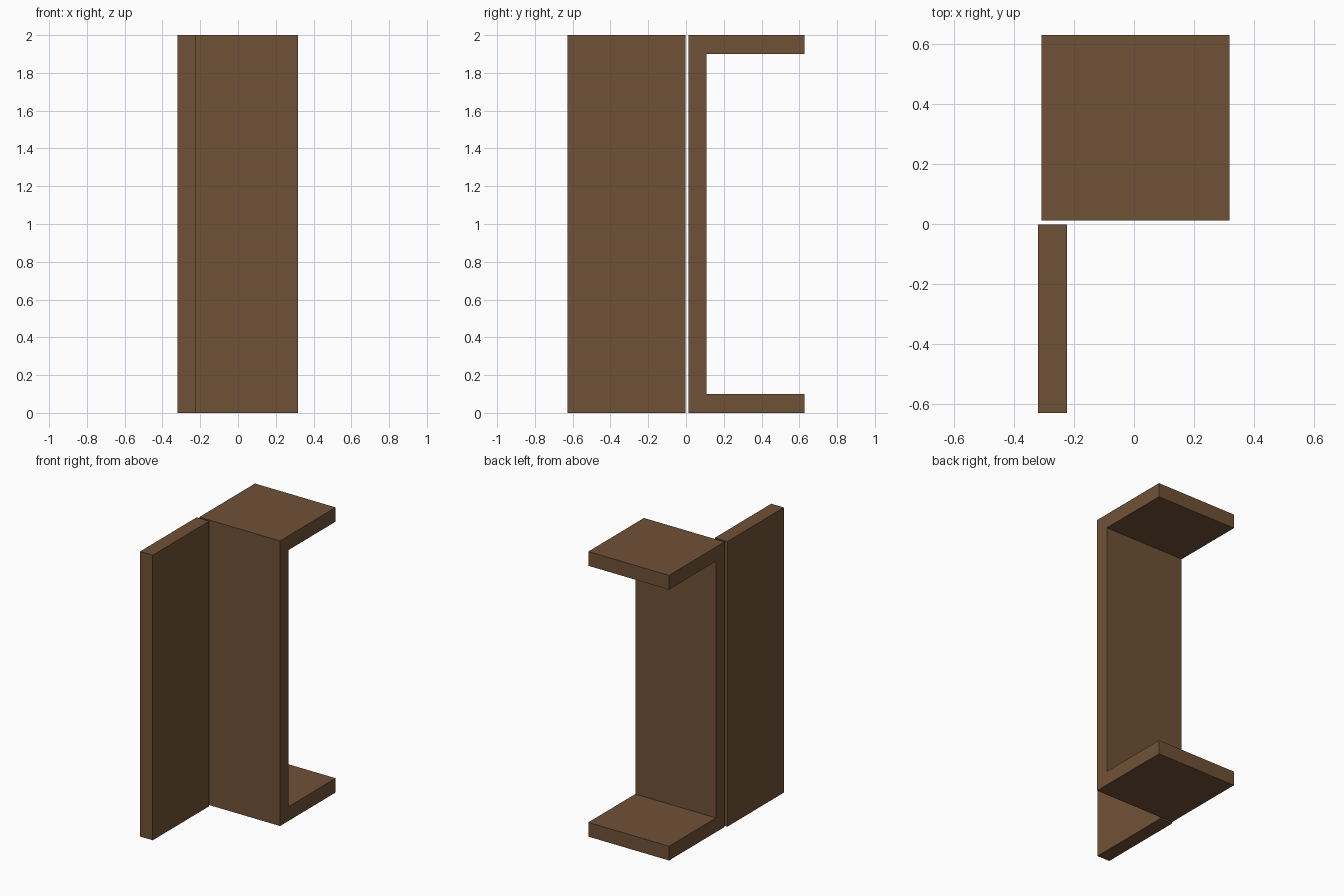
import bpy, bmesh

if "Cube" in bpy.data.objects:
    bpy.data.objects.remove(bpy.data.objects["Cube"])

wood = bpy.data.materials.new("brown_wood")
wood.diffuse_color = (0.16, 0.083, 0.038, 1)
wood.use_nodes = True
wood.node_tree.nodes["Principled BSDF"].inputs["Base Color"].default_value = wood.diffuse_color


def extrude_profile(name, profile, x0, x1):
    """Extrude a closed (y, z) profile along x from x0 to x1."""
    bm = bmesh.new()
    face = bm.faces.new([bm.verts.new((x0, y, z)) for y, z in profile])
    result = bmesh.ops.extrude_face_region(bm, geom=[face])
    moved = [v for v in result["geom"] if isinstance(v, bmesh.types.BMVert)]
    bmesh.ops.translate(bm, verts=moved, vec=(x1 - x0, 0, 0))
    bmesh.ops.recalc_face_normals(bm, faces=bm.faces)
    mesh = bpy.data.meshes.new(name)
    bm.to_mesh(mesh)
    bm.free()
    mesh.materials.append(wood)
    obj = bpy.data.objects.new(name, mesh)
    bpy.context.collection.objects.link(obj)
    return obj


# C-shaped channel: upright wall with top and bottom flanges to the back
t = 0.10
y0, y1, top = 0.012, 0.628, 2.0
channel = [(y0, 0), (y1, 0), (y1, t), (y0 + t - 0.004, t),
           (y0 + t - 0.004, top - t), (y1, top - t), (y1, top), (y0, top)]
extrude_profile("channel_frame", channel, -0.308, 0.318)

# Flat panel standing forward at the left edge
panel = [(-0.628, 0), (-0.002, 0), (-0.002, top), (-0.628, top)]
extrude_profile("side_panel", panel, -0.32, -0.222)
